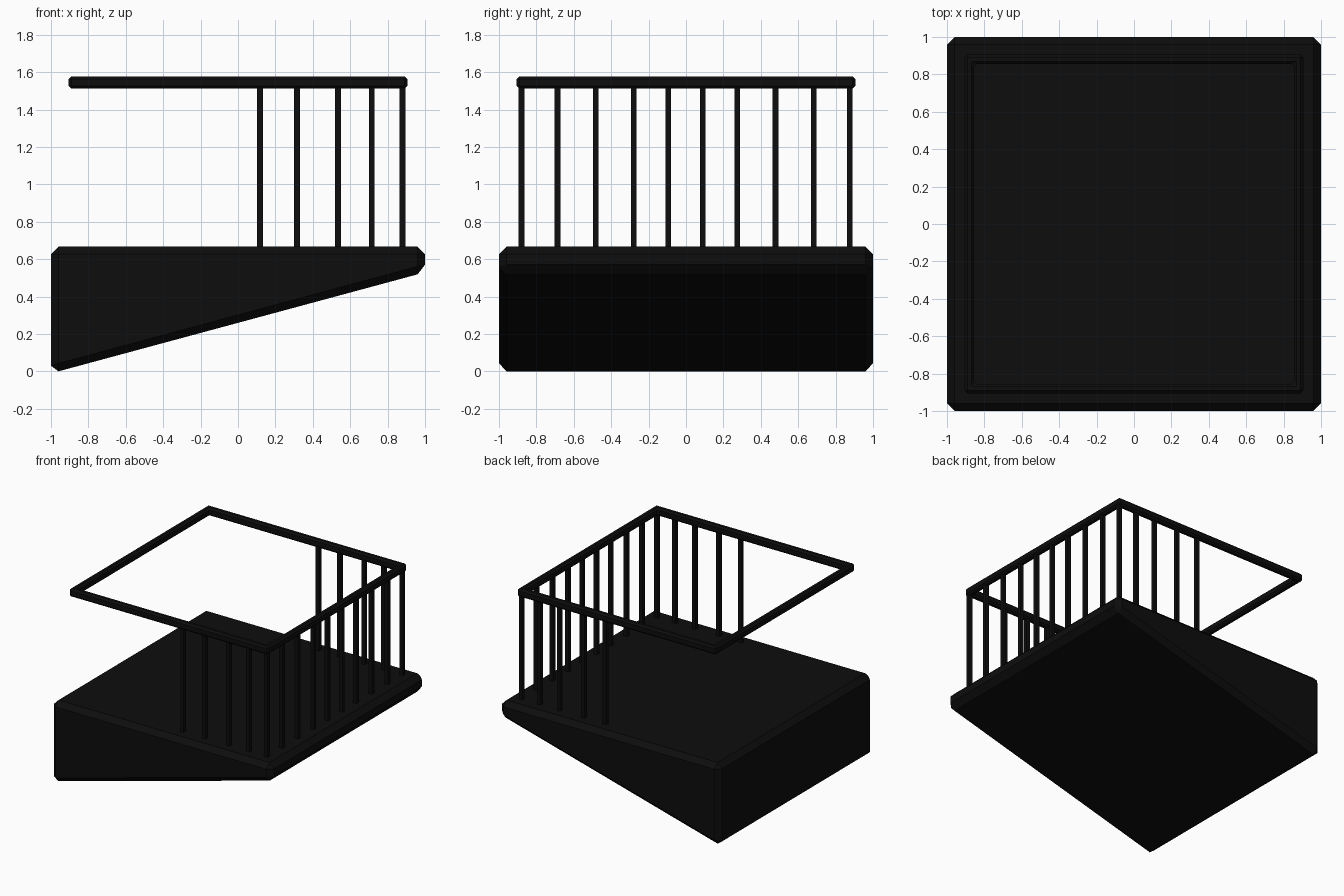
import bpy, bmesh

if "Cube" in bpy.data.objects:
    bpy.data.objects.remove(bpy.data.objects["Cube"])

mat = bpy.data.materials.new("black_paint")
mat.diffuse_color = (0.004, 0.004, 0.004, 1)
mat.use_nodes = True
mat.node_tree.nodes["Principled BSDF"].inputs["Base Color"].default_value = mat.diffuse_color


def make(name, bm, bevel=0):
    bmesh.ops.recalc_face_normals(bm, faces=bm.faces[:])
    me = bpy.data.meshes.new(name)
    bm.to_mesh(me)
    bm.free()
    me.materials.append(mat)
    ob = bpy.data.objects.new(name, me)
    bpy.context.collection.objects.link(ob)
    if bevel:
        mod = ob.modifiers.new("chamfer", 'BEVEL')
        mod.width = bevel
        mod.segments = 1
        mod.limit_method = 'ANGLE'
    return ob


# Wedge-shaped balcony base: side profile extruded along y
bm = bmesh.new()
profile = [(-1, -0.01), (1, 0.53), (1, 0.668), (-1, 0.668)]
face = bm.faces.new([bm.verts.new((x, -1, z)) for x, z in profile])
ext = bmesh.ops.extrude_face_region(bm, geom=[face])
for v in ext["geom"]:
    if isinstance(v, bmesh.types.BMVert):
        v.co.y = 1
make("balcony_base", bm, 0.041)

# Square handrail frame: rectangular section carried round four corners
bm = bmesh.new()
section = [(0.905, 1.512), (0.905, 1.578), (0.855, 1.578), (0.855, 1.512)]
rings = [[bm.verts.new((sx * r, sy * r, z)) for r, z in section]
         for sx, sy in ((-1, -1), (1, -1), (1, 1), (-1, 1))]
for i in range(4):
    a, b = rings[i], rings[(i + 1) % 4]
    for j in range(4):
        k = (j + 1) % 4
        bm.faces.new((a[j], b[j], b[k], a[k]))
make("handrail", bm, 0.014)


# Square balusters
def baluster(name, x, y, w=0.031, z0=0.65, z1=1.53):
    bm = bmesh.new()
    bmesh.ops.create_cube(bm, size=1)
    for v in bm.verts:
        v.co = (x + v.co.x * w, y + v.co.y * w,
                (z0 + z1) / 2 + v.co.z * (z1 - z0))
    make(name, bm)


for y in (-0.88, -0.687, -0.483, -0.279, -0.095, 0.09, 0.274, 0.478, 0.683, 0.876):
    baluster("right_baluster", 0.88, y)
for x in (0.118, 0.315, 0.535, 0.715):
    baluster("front_baluster", x, -0.88)
    baluster("back_baluster", x, 0.876)
